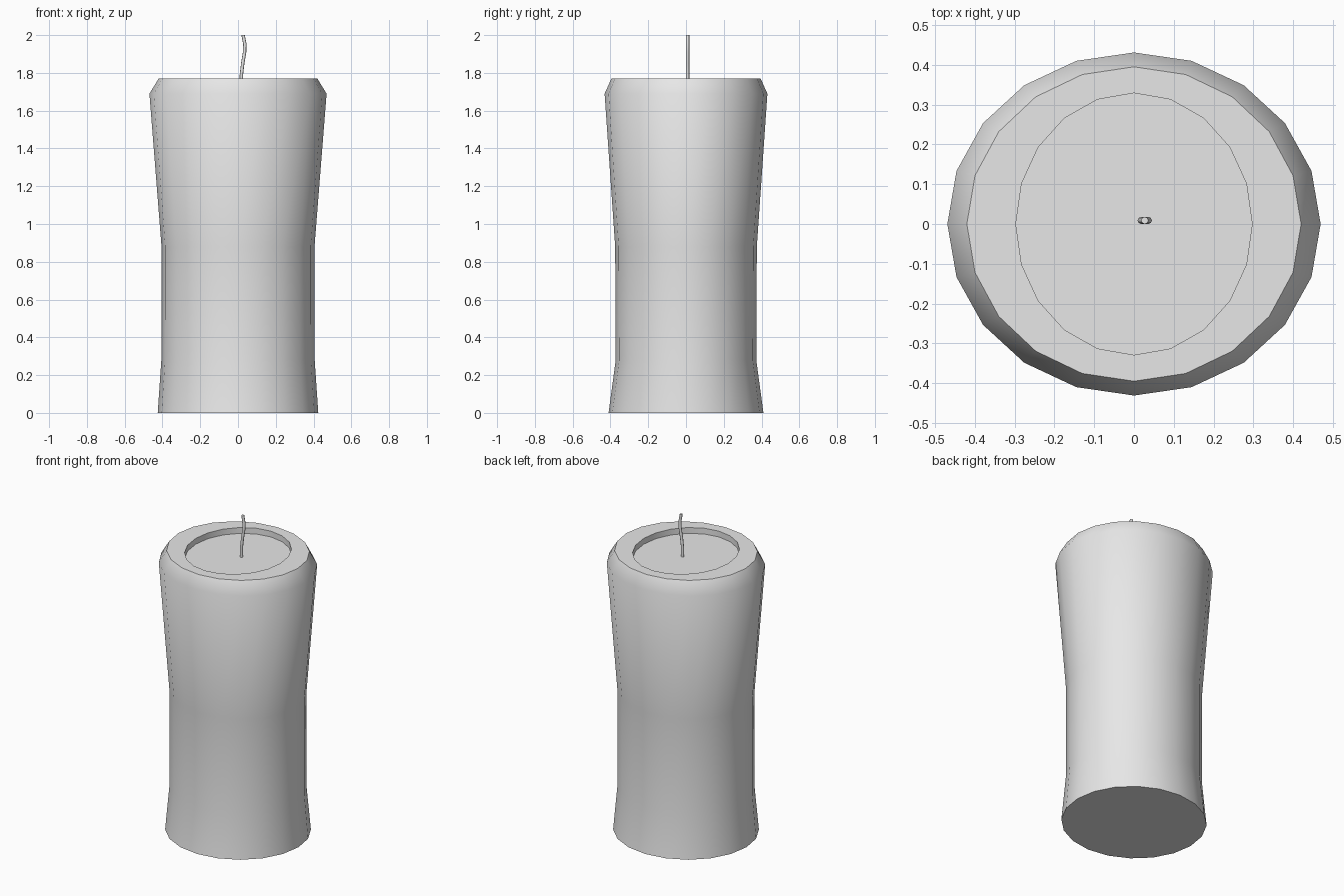
import bpy, bmesh
from math import cos, sin, tau, radians

cube = bpy.data.objects.get("Cube")
if cube:
    bpy.data.objects.remove(cube)

grey = bpy.data.materials.new("light_grey")
grey.use_nodes = True
colour = (0.8, 0.8, 0.8, 1)
grey.diffuse_color = colour
grey.node_tree.nodes["Principled BSDF"].inputs["Base Color"].default_value = colour


def loft(name, sides, rings, angle):
    """Skin elliptical rings (z, centre x, centre y, radius x, radius y), capping both ends."""
    bm = bmesh.new()
    loops = []
    for z, cx, cy, rx, ry in rings:
        turns = [tau * i / sides for i in range(sides)]
        loops.append([bm.verts.new((cx + rx * cos(t), cy + ry * sin(t), z)) for t in turns])
    for low, high in zip(loops, loops[1:]):
        for i in range(sides):
            j = (i + 1) % sides
            bm.faces.new((low[i], low[j], high[j], high[i]))
    bm.faces.new(loops[0][::-1])
    bm.faces.new(loops[-1])
    mesh = bpy.data.meshes.new(name)
    bm.to_mesh(mesh)
    bm.free()
    mesh.materials.append(grey)
    obj = bpy.data.objects.new(name, mesh)
    bpy.context.collection.objects.link(obj)
    bpy.ops.object.select_all(action="DESELECT")
    obj.select_set(True)
    bpy.context.view_layer.objects.active = obj
    bpy.ops.object.shade_smooth_by_angle(angle=radians(angle))
    return obj


# Waisted wax body: outer wall, chamfered shoulder, rim and sunken top
body_profile = [
    (0, 0.425, 0.41), (0.28, 0.406, 0.372), (0.88, 0.405, 0.375),
    (1.69, 0.469, 0.431), (1.77, 0.42, 0.395),
    (1.77, 0.297, 0.329), (1.733, 0.297, 0.329),
]
loft("candle_body", 20, [(z, 0, 0, rx, ry) for z, rx, ry in body_profile], 42)

# Thin bent wick standing in the hollow
wick_path = [(1.73, 0.018), (1.79, 0.018), (1.85, 0.025), (1.91, 0.035),
             (1.955, 0.036), (2.0, 0.027)]
loft("wick", 8, [(z, x, 0.009, 0.009, 0.009) for z, x in wick_path], 50)
